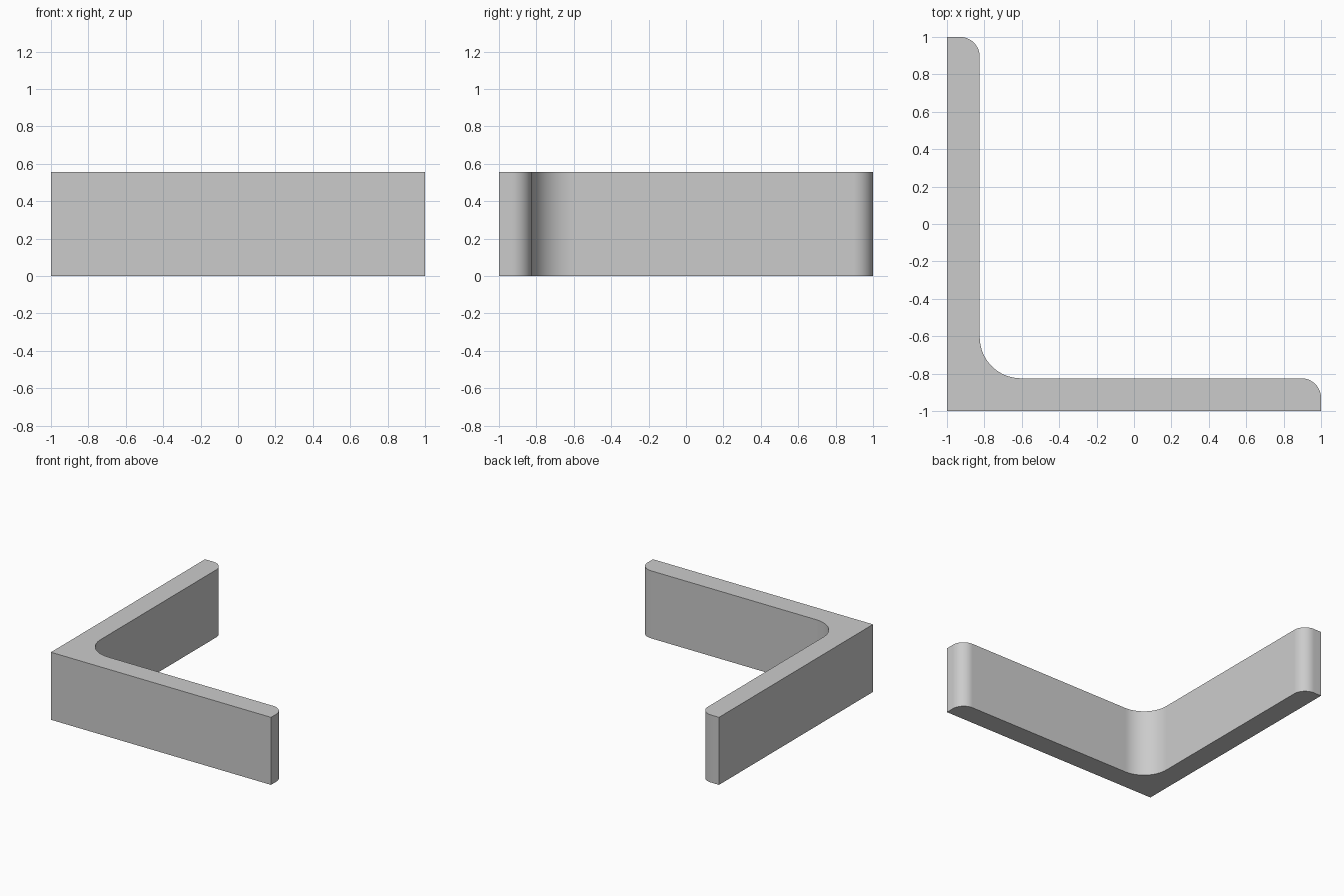
import bpy
import bmesh
import math

cube = bpy.data.objects.get("Cube")
if cube:
    bpy.data.objects.remove(cube, do_unlink=True)

HEIGHT = 0.555
INNER = -0.825      # inner faces of both legs
ROOT_R = 0.22       # concave fillet where the legs meet
TOE_R = 0.105       # rounded inner edge at each leg end
STEPS = 16


def arc(cx, cy, radius, start, end):
    """Points along a circular arc, angles in degrees."""
    points = []
    for i in range(STEPS + 1):
        a = math.radians(start + (end - start) * i / STEPS)
        points.append((cx + radius * math.cos(a), cy + radius * math.sin(a)))
    return points


# Grey material
grey = bpy.data.materials.new("plain grey")
grey.use_nodes = True
colour = (0.6, 0.6, 0.6, 1)
grey.diffuse_color = colour
grey.node_tree.nodes["Principled BSDF"].inputs["Base Color"].default_value = colour

# L-shaped profile, counter-clockwise from the outer corner
profile = [(-1, -1), (1, -1)]
profile += arc(1 - TOE_R, INNER - TOE_R, TOE_R, 0, 90)
profile += arc(INNER + ROOT_R, INNER + ROOT_R, ROOT_R, 270, 180)
profile += arc(INNER - TOE_R, 1 - TOE_R, TOE_R, 0, 90)
profile.append((-1, 1))

# Extrude the profile into the angle bar
bm = bmesh.new()
base = bm.faces.new([bm.verts.new((x, y, 0)) for x, y in profile])
extruded = bmesh.ops.extrude_face_region(bm, geom=[base], use_keep_orig=True)
top_verts = [g for g in extruded["geom"] if isinstance(g, bmesh.types.BMVert)]
bmesh.ops.translate(bm, verts=top_verts, vec=(0, 0, HEIGHT))
bmesh.ops.recalc_face_normals(bm, faces=bm.faces)
mesh = bpy.data.meshes.new("angle_bar")
bm.to_mesh(mesh)
bm.free()
mesh.materials.append(grey)

bar = bpy.data.objects.new("angle_bar", mesh)
bpy.context.collection.objects.link(bar)
bpy.ops.object.select_all(action="DESELECT")
bar.select_set(True)
bpy.context.view_layer.objects.active = bar
bpy.ops.object.shade_smooth_by_angle(angle=math.radians(30))
